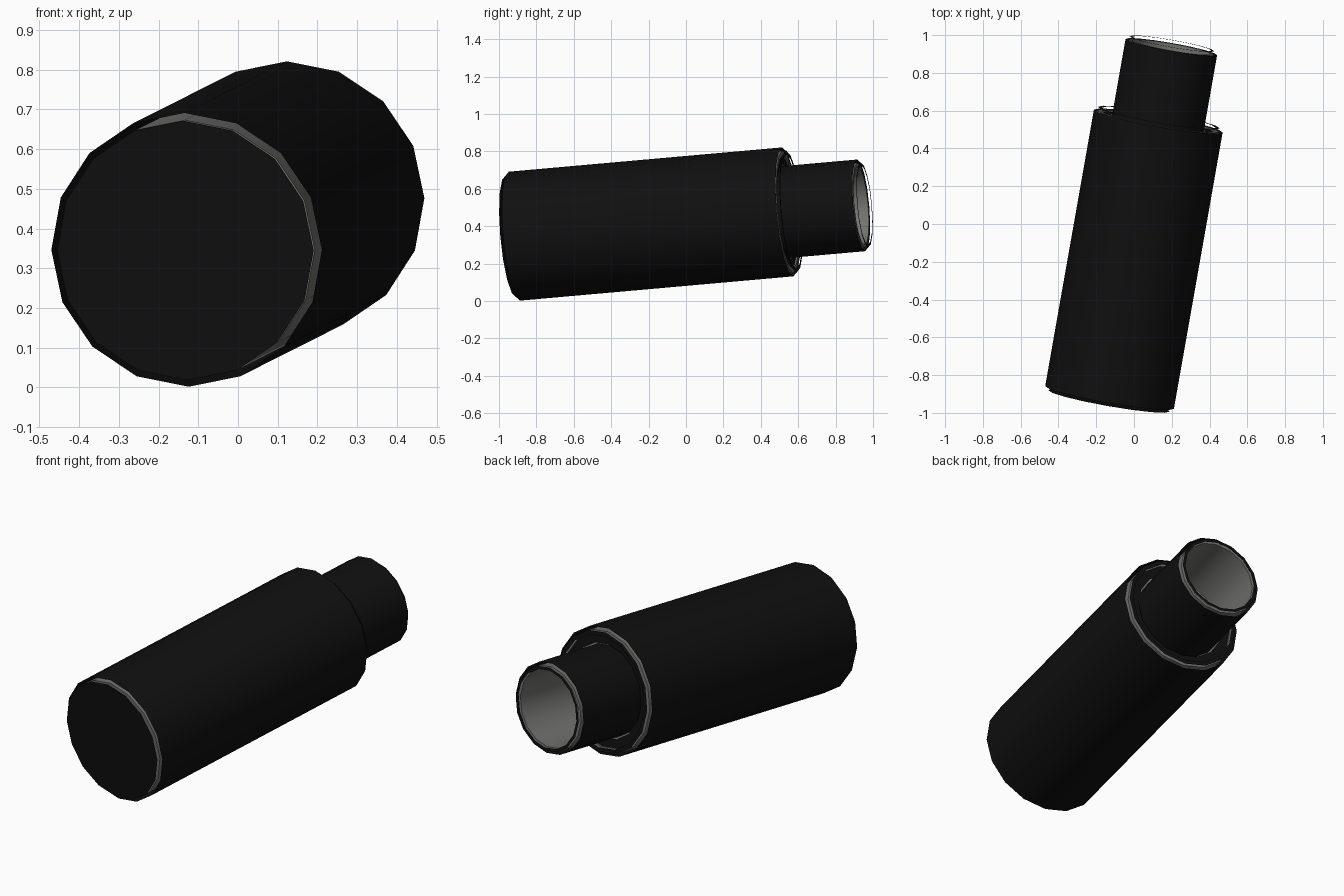
import bpy, bmesh, math
from mathutils import Matrix, Vector

if "Cube" in bpy.data.objects:
    bpy.data.objects.remove(bpy.data.objects["Cube"])

SIDES = 16


def material(name, rgb):
    m = bpy.data.materials.new(name)
    m.diffuse_color = (*rgb, 1)
    m.use_nodes = True
    m.node_tree.nodes["Principled BSDF"].inputs["Base Color"].default_value = m.diffuse_color
    return m


black = material("black coating", (0.005, 0.005, 0.005))
grey = material("warm grey metal", (0.17, 0.17, 0.16))

# The whole model lies along a tilted axis: 10 degrees sideways, 5 degrees up
a, e = math.radians(10), math.radians(5)
axis = Vector((math.sin(a) * math.cos(e), math.cos(a) * math.cos(e), math.sin(e)))
side = Vector((math.cos(a), -math.sin(a), 0))
down = axis.cross(side)
frame = Matrix((side, down, axis)).transposed().to_4x4()
frame.translation = (0.0325, 0, 0.428)


def lathe(name, profile, mat):
    """Revolve (radius, position along axis) points around the tilted axis."""
    bm = bmesh.new()
    rings = []
    for r, t in profile:
        if r == 0:
            rings.append([bm.verts.new((0, 0, t))] * SIDES)
        else:
            rings.append([bm.verts.new((r * math.cos(2 * math.pi * k / SIDES),
                                        r * math.sin(2 * math.pi * k / SIDES), t))
                          for k in range(SIDES)])
    for p, q in zip(rings, rings[1:]):
        for k in range(SIDES):
            j = (k + 1) % SIDES
            bm.faces.new(list(dict.fromkeys((p[k], p[j], q[j], q[k]))))
    bm.transform(frame)
    me = bpy.data.meshes.new(name)
    bm.to_mesh(me)
    bm.free()
    me.materials.append(mat)
    ob = bpy.data.objects.new(name, me)
    bpy.context.collection.objects.link(ob)
    bpy.ops.object.select_all(action='DESELECT')
    ob.select_set(True)
    bpy.context.view_layer.objects.active = ob
    bpy.ops.object.shade_smooth_by_angle(angle=math.radians(35))
    return ob


# Grey core: large barrel, recessed shoulder and hollow neck
R, N, GAP = 0.328, 0.228, 0.018
LIP, BORE = 0.305, 0.212
FRONT, SHOULDER, RECESS, END = -0.936, 0.5556, 0.528, 0.955
lathe("core", [(0, FRONT), (R, FRONT), (R, SHOULDER), (LIP, SHOULDER), (LIP, RECESS),
               (N, RECESS), (N, END), (BORE, END), (BORE, 0.57), (0, 0.57)], grey)

# Black outer skins, each standing slightly off the core
lathe("front_cap", [(0, FRONT - GAP), (R, FRONT - GAP)], black)
lathe("barrel_skin", [(R + GAP, FRONT), (R + GAP, SHOULDER)], black)
lathe("shoulder_lip", [(R, SHOULDER + GAP), (LIP, SHOULDER + GAP)], black)
lathe("shoulder_plate", [(LIP, RECESS + GAP), (0.256, RECESS + GAP)], black)
lathe("neck_skin", [(N + GAP, RECESS), (N + GAP, END)], black)
lathe("neck_rim", [(N, END + GAP), (BORE, END + GAP)], black)
